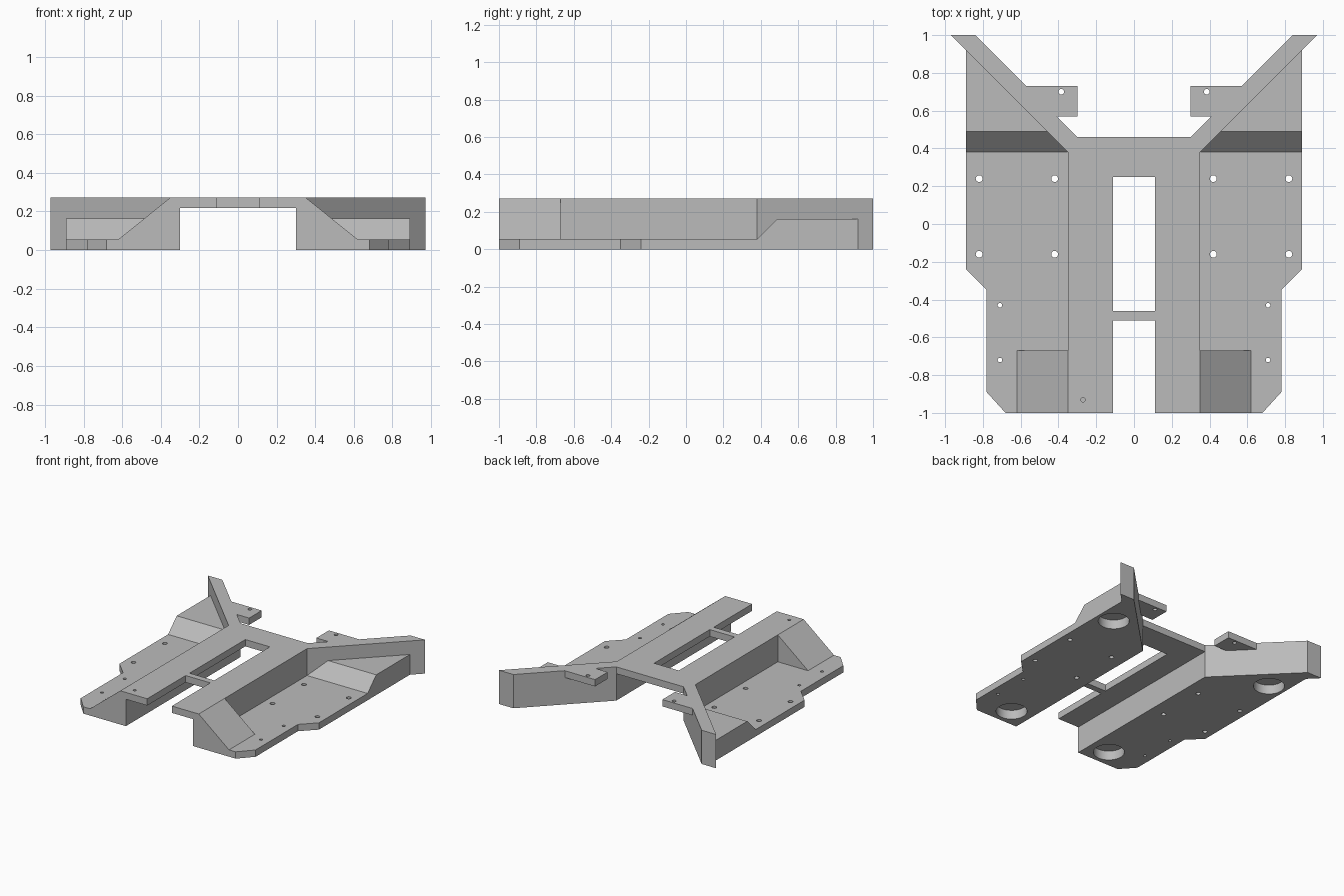
import bpy, bmesh, math
from mathutils import Vector

cube = bpy.data.objects.get("Cube")
if cube:
    bpy.data.objects.remove(cube, do_unlink=True)

grey = bpy.data.materials.new("plain_grey")
grey.use_nodes = True
grey.diffuse_color = (0.5, 0.5, 0.5, 1)
grey.node_tree.nodes["Principled BSDF"].inputs["Base Color"].default_value = (0.5, 0.5, 0.5, 1)

FLOOR, DECK_LOW, TOP = 0.055, 0.217, 0.272


def new_object(name, bm):
    bmesh.ops.recalc_face_normals(bm, faces=bm.faces)
    mesh = bpy.data.meshes.new(name)
    bm.to_mesh(mesh)
    bm.free()
    mesh.materials.append(grey)
    obj = bpy.data.objects.new(name, mesh)
    bpy.context.scene.collection.objects.link(obj)
    return obj


def prism(name, outline, z0, z1, side=1, slope=None):
    """Extrude an XY outline upward; optionally slice off what lies above a slope."""
    bm = bmesh.new()
    face = bm.faces.new([bm.verts.new((side * x, y, z0)) for x, y in outline])
    ext = bmesh.ops.extrude_face_region(bm, geom=[face])
    verts = [g for g in ext["geom"] if isinstance(g, bmesh.types.BMVert)]
    bmesh.ops.translate(bm, verts=verts, vec=(0, 0, z1 - z0))
    if slope:
        geom = bm.verts[:] + bm.edges[:] + bm.faces[:]
        point, normal = slope
        cut = bmesh.ops.bisect_plane(bm, geom=geom, plane_co=point, plane_no=normal,
                                     clear_outer=True)
        edges = [g for g in cut["geom_cut"] if isinstance(g, bmesh.types.BMEdge)]
        bmesh.ops.holes_fill(bm, edges=edges)
    return new_object(name, bm)


def rect(x0, x1, y0, y1):
    return [(x0, y0), (x1, y0), (x1, y1), (x0, y1)]


def disc(x, y, r, n):
    return [(x + r * math.cos(math.tau * i / n), y + r * math.sin(math.tau * i / n))
            for i in range(n)]


parts, cutters = [], []

# Bridge and crossbar between the two halves
parts.append(prism("bridge", [(-0.3, 0.46), (-0.3, 0.25), (0.3, 0.25), (0.3, 0.46)],
                   DECK_LOW, TOP))
parts.append(prism("crossbar", rect(-0.2, 0.2, -0.51, -0.46), DECK_LOW, TOP))

for side, label in ((1, "left"), (-1, "right")):
    def add(name, *args, **kw):
        parts.append(prism(f"{label}_{name}", *args, side=side, **kw))

    # Floor tray with clipped corners
    add("tray", [(0.3, -1), (0.68, -1), (0.78, -0.89), (0.78, -0.35), (0.89, -0.24),
                 (0.89, 0.92), (0.35, 0.38), (0.3, 0.38)], 0, FLOOR)
    # Inner wall with the flat rail on top
    add("wall", rect(0.3, 0.35, -1, 0.4), 0, TOP)
    add("rail", rect(0.11, 0.32, -1, 0.3), DECK_LOW, TOP)
    # Diagonal rear arm and its mounting tab
    add("arm", [(0.35, 0.38), (0.97, 1), (0.84, 1), (0.3, 0.46), (0.3, 0.38)], 0, TOP)
    add("tab", [(0.3, 0.57), (0.45, 0.57), (0.61, 0.73), (0.3, 0.73)], DECK_LOW, TOP)
    # Raised rear floor with a sloped front
    add("rear_floor", [(0.35, 0.38), (0.89, 0.38), (0.89, 0.92)], 0, 0.163,
        slope=(Vector((0, 0.38, FLOOR)), Vector((0, -0.108, 0.11))))
    # Front ramp falling outward from the wall
    add("ramp", rect(0.35, 0.62, -1, -0.67), 0, TOP,
        slope=(Vector((side * 0.62, 0, FLOOR)), Vector((side * 0.217, 0, 0.27))))

    def drill(name, x, y, r, z0, z1, n=20):
        cutters.append(prism(f"{label}_{name}", disc(x, y, r, n), z0, z1, side=side))

    # Screw holes
    for x in (0.42, 0.82):
        for y in (-0.16, 0.24):
            drill("screw_hole", x, y, 0.018, -0.1, 0.15)
    for y in (-0.72, -0.43):
        drill("small_hole", 0.71, y, 0.012, -0.1, 0.15)
    drill("tab_hole", 0.385, 0.70, 0.015, 0.15, 0.4)
    # Round pockets under the tray
    drill("front_pocket", 0.47, -0.85, 0.115, -0.1, 0.075, 40)
    drill("rear_pocket", 0.75, 0.66, 0.115, -0.1, 0.075, 40)

# Single blind hole on the right rail
cutters.append(prism("blind_hole", disc(-0.27, -0.93, 0.012, 16), 0.24, 0.4))

# Weld the parts, then cut the holes
chassis = parts[0]
chassis.name = "chassis"
for tools, operation in ((parts[1:], "UNION"), (cutters, "DIFFERENCE")):
    for tool in tools:
        tool.hide_render = True
        mod = chassis.modifiers.new(tool.name, "BOOLEAN")
        mod.operation, mod.solver, mod.object = operation, "EXACT", tool

depsgraph = bpy.context.evaluated_depsgraph_get()
welded = bpy.data.meshes.new_from_object(chassis.evaluated_get(depsgraph))
chassis.modifiers.clear()
chassis.data = welded
for tool in parts[1:] + cutters:
    bpy.data.objects.remove(tool, do_unlink=True)

# Merge coplanar faces and keep crisp flat shading with round holes
bm = bmesh.new()
bm.from_mesh(welded)
bmesh.ops.remove_doubles(bm, verts=bm.verts, dist=0.0002)
bmesh.ops.dissolve_limit(bm, angle_limit=0.01, verts=bm.verts, edges=bm.edges)
bm.to_mesh(welded)
bm.free()
bpy.ops.object.select_all(action="DESELECT")
chassis.select_set(True)
bpy.context.view_layer.objects.active = chassis
bpy.ops.object.shade_smooth_by_angle(angle=math.radians(25))
